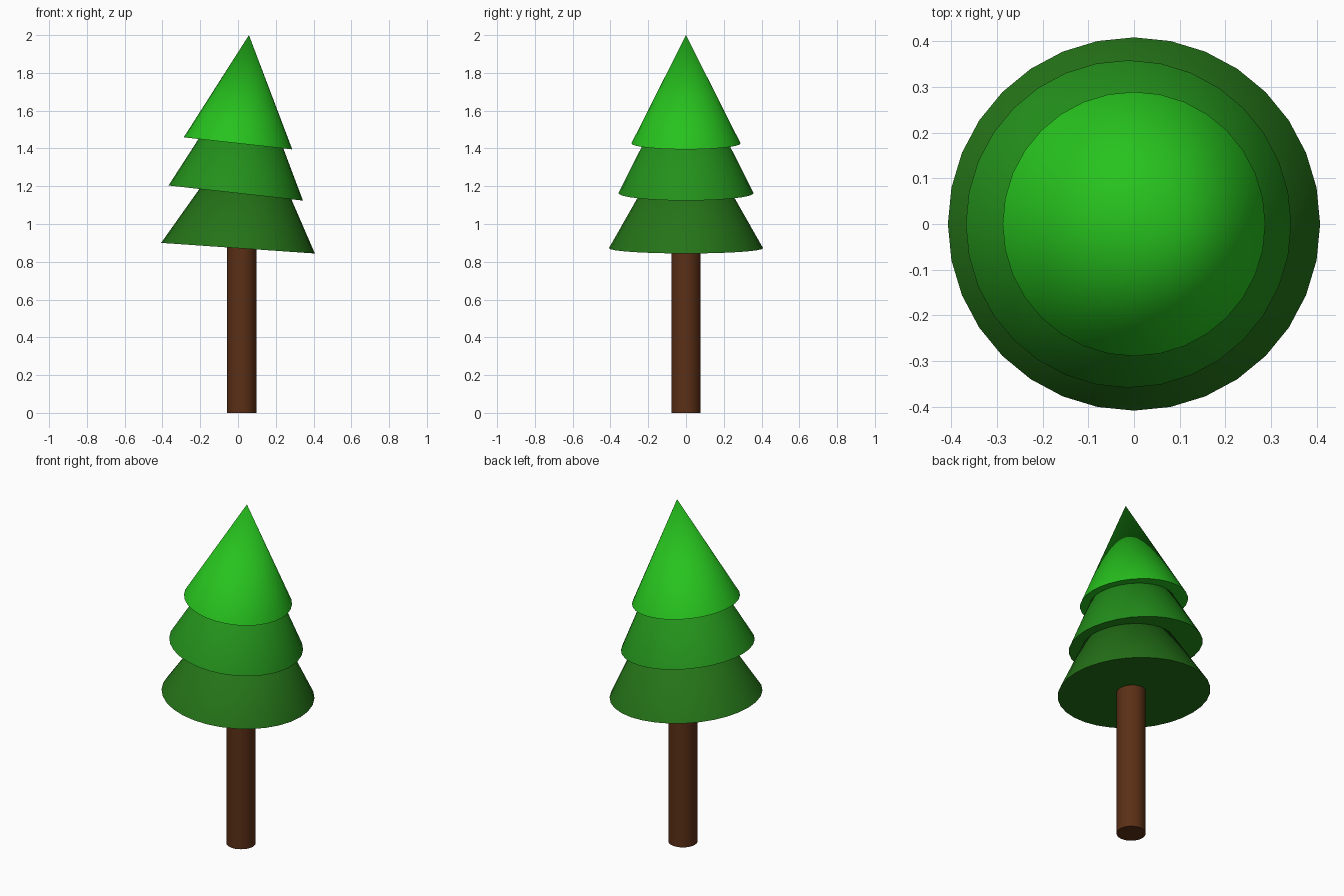
import bpy, bmesh, math
from mathutils import Matrix, Vector

if "Cube" in bpy.data.objects:
    bpy.data.objects.remove(bpy.data.objects["Cube"])


def cone(name, base, top, r1, r2, tilt, color):
    """Cone from base centre to top, its base disc tilted in the XZ plane."""
    base, top = Vector(base), Vector(top)
    bm = bmesh.new()
    bmesh.ops.create_cone(bm, cap_ends=True, segments=32, radius1=r1,
                          radius2=r2, depth=1,
                          matrix=Matrix.Translation((0, 0, 0.5)))
    # Columns: tilted base x axis, y axis, axis towards the top
    a = math.radians(tilt)
    cols = (Vector((math.cos(a), 0, -math.sin(a))), Vector((0, 1, 0)), top - base)
    frame = Matrix(cols).transposed().to_4x4()
    bm.transform(Matrix.Translation(base) @ frame)
    bmesh.ops.remove_doubles(bm, verts=bm.verts, dist=1e-5)
    bmesh.ops.recalc_face_normals(bm, faces=bm.faces)
    for f in bm.faces:
        f.smooth = True
    mesh = bpy.data.meshes.new(name)
    bm.to_mesh(mesh)
    bm.free()
    mesh.set_sharp_from_angle(angle=math.radians(30))
    mat = bpy.data.materials.new(name + "_color")
    mat.diffuse_color = (*color, 1)
    mat.use_nodes = True
    mat.node_tree.nodes["Principled BSDF"].inputs["Base Color"].default_value = mat.diffuse_color
    mesh.materials.append(mat)
    obj = bpy.data.objects.new(name, mesh)
    bpy.context.collection.objects.link(obj)


# Trunk, ending inside the lowest foliage
cone("trunk", (0.02, 0, 0), (0.02, 0, 1.0), 0.078, 0.078, 0, (0.105, 0.029, 0.008))

# Three leaning foliage tiers, lighter towards the top
cone("foliage_bottom", (0, 0, 0.872), (0.083, 0, 1.59), 0.408, 0, 3.95,
     (0.018, 0.17, 0.009))
cone("foliage_middle", (-0.012, 0, 1.164), (0.063, 0, 1.872), 0.358, 0, 6.4,
     (0.017, 0.28, 0.011))
cone("foliage_top", (0, 0, 1.427), (0.058, 0, 2.0), 0.289, 0, 6.35,
     (0.02, 0.54, 0.013))
